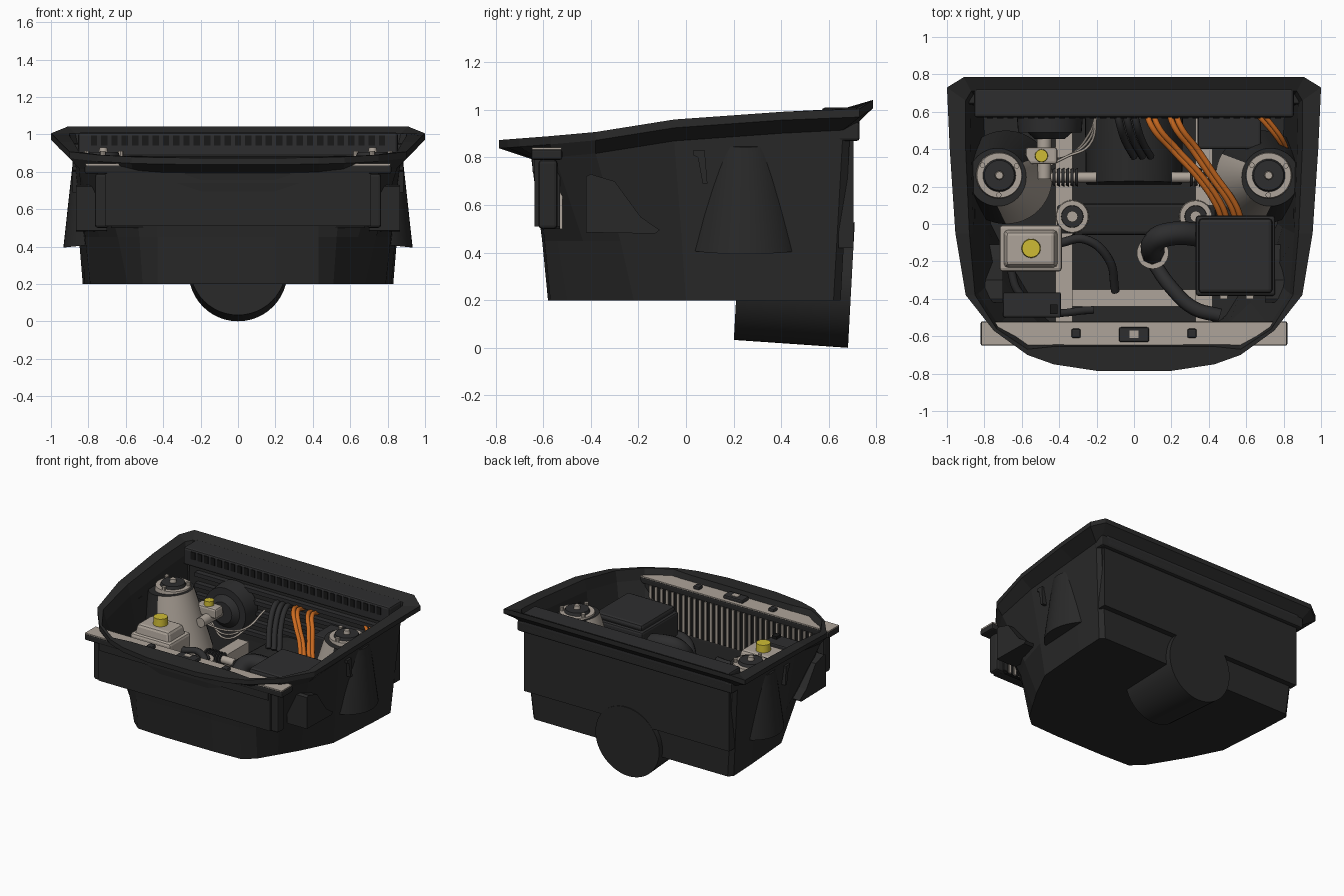
import bpy, bmesh, math
from mathutils import Vector, Matrix

if "Cube" in bpy.data.objects:
    bpy.data.objects.remove(bpy.data.objects["Cube"])


def mat(name, c):
    m = bpy.data.materials.new(name)
    m.diffuse_color = (*c, 1)
    m.use_nodes = True
    m.node_tree.nodes["Principled BSDF"].inputs["Base Color"].default_value = m.diffuse_color
    return m


SHELL = mat("shell_black", (0.022, 0.022, 0.022))
PART = mat("part_charcoal", (0.027, 0.027, 0.028))
DARK = mat("slot_black", (0.009, 0.009, 0.009))
METAL = mat("warm_grey_metal", (0.42, 0.37, 0.32))
ORANGE = mat("orange_cable", (0.62, 0.15, 0.015))
YELLOW = mat("yellow_cap", (0.62, 0.5, 0.035))


def finish(bm, name, *mats, smooth=False):
    bmesh.ops.recalc_face_normals(bm, faces=bm.faces)
    me = bpy.data.meshes.new(name)
    bm.to_mesh(me)
    bm.free()
    for m in mats:
        me.materials.append(m)
    o = bpy.data.objects.new(name, me)
    bpy.context.collection.objects.link(o)
    if smooth:
        bpy.context.view_layer.objects.active = o
        o.select_set(True)
        bpy.ops.object.shade_smooth_by_angle(angle=math.radians(35))
        o.select_set(False)
    return o


def box(name, x, y, z, m, bev=0.0, taper=1.0):
    """x, y, z are (min, max) pairs; taper shrinks the top"""
    bm = bmesh.new()
    bmesh.ops.create_cube(bm, size=1)
    for v in bm.verts:
        t = taper if v.co.z > 0 else 1
        v.co = [sum(r) / 2 + c * (r[1] - r[0]) * k for r, c, k in zip((x, y, z), v.co, (t, t, 1))]
    if bev:
        bmesh.ops.bevel(bm, geom=bm.edges[:], offset=bev, segments=2, affect='EDGES', profile=0.5)
    return finish(bm, name, m)


def prism(name, x, yz, m):
    """side profile extruded along x"""
    bm = bmesh.new()
    a, b = [[bm.verts.new((k, *p)) for p in yz] for k in x]
    bm.faces.new(a)
    bm.faces.new(b)
    for i in range(len(a)):
        bm.faces.new((a[i - 1], a[i], b[i], b[i - 1]))
    return finish(bm, name, m)


def cone(name, p, q, r1, r2, m, seg=32):
    """cylinder or cone from p to q"""
    p, q = Vector(p), Vector(q)
    d = q - p
    bm = bmesh.new()
    bmesh.ops.create_cone(bm, cap_ends=True, segments=seg, radius1=r1, radius2=r2, depth=d.length)
    bm.transform(Matrix.Translation((p + q) / 2) @ d.to_track_quat('Z', 'Y').to_matrix().to_4x4())
    return finish(bm, name, m, smooth=True)


def hose(name, pts, r, m):
    cu = bpy.data.curves.new(name, 'CURVE')
    cu.dimensions = '3D'
    cu.bevel_depth, cu.bevel_resolution, cu.use_fill_caps = r, 2, True
    cu.resolution_u = 6
    s = cu.splines.new('BEZIER')
    s.bezier_points.add(len(pts) - 1)
    for b, p in zip(s.bezier_points, pts):
        b.co = p
        b.handle_left_type = b.handle_right_type = 'AUTO'
    cu.materials.append(m)
    o = bpy.data.objects.new(name, cu)
    bpy.context.collection.objects.link(o)
    return o


# --- tub shell: lofted outlines, half of each given and mirrored ---
def rim_z(y):
    k = [(-.79, .873), (-.4, .903), (-.2, .943), (0, .965), (.6, 1.005), (.73, 1.005), (.79, 1.045)]
    for (a, za), (b, zb) in zip(k, k[1:]):
        if y <= b:
            return za + (zb - za) * (y - a) / (b - a)
    return k[-1][1]


FLOOR = [(0, -.58), (.2, -.58), (.43, -.57), (.51, -.5), (.59, -.37), (.68, -.22), (.79, .0), (.82, .4), (.83, .62), (.80, .65), (0, .65)]
WALL = [(0, -.65), (.2, -.65), (.43, -.64), (.56, -.62), (.74, -.55), (.85, -.38), (.87, -.05), (.88, .4), (.89, .66), (.87, .69), (0, .69)]
RIM = [(0, -.785), (.2, -.785), (.43, -.75), (.57, -.70), (.75, -.57), (.9, -.38), (.955, -.05), (.985, .4), (1, .73), (.91, .785), (0, .785)]
LIP = [(0, -.655), (.2, -.655), (.43, -.655), (.57, -.67), (.735, -.56), (.85, -.38), (.88, -.05), (.90, .4), (.90, .66), (.87, .71), (0, .71)]


def mix(a, b, t, k=1):
    return [((p[0] + (q[0] - p[0]) * t) * k, (p[1] + (q[1] - p[1]) * t) * k) for p, q in zip(a, b)]


rings = [
    (FLOOR, lambda y: .2), (mix(FLOOR, WALL, .35), lambda y: .45),
    (WALL, lambda y: rim_z(y) - .09), (RIM, lambda y: rim_z(y) - .035),
    (RIM, rim_z), (LIP, rim_z), (mix(LIP, WALL, .5, .98), lambda y: rim_z(y) - .08),
    (mix(FLOOR, WALL, .35, .97), lambda y: .45), (mix(FLOOR, FLOOR, 0, .97), lambda y: .23)]
bm = bmesh.new()
loops = []
for half, zf in rings:
    full = half + [(-x, y) for x, y in half[-2:0:-1]]
    loops.append([bm.verts.new((x, y, zf(y))) for x, y in full])
for A, B in zip(loops, loops[1:]):
    for i in range(len(A)):
        j = (i + 1) % len(A)
        bm.faces.new((A[i], A[j], B[j], B[i]))
bm.faces.new(loops[0])
bm.faces.new(loops[-1])
finish(bm, "bay_tub", SHELL)

# --- rear wall, tunnel barrel and cowl ---
box("rear_panel", (-.85, .85), (.64, .703), (.42, .95), SHELL)
box("rear_ledge", (-.89, .89), (.64, .73), (.87, .95), SHELL, .012)
cone("tunnel_barrel", (0, .215, .29), (0, .695, .264), .257, .264, SHELL, 48)
box("cowl_cover", (-.855, .855), (.57, .73), (.88, 1.01), PART, .015)
for i in range(29):
    x = -.77 + i * .055
    box("cowl_slot", (x - .017, x + .017), (.564, .571), (.94, .995), DARK)
for z in (.48, .56, .64, .72, .8):
    box("firewall_rib", (-.78, .78), (.60, .645), (z, z + .03), PART)

# --- front panel, crossbar, radiator ---
box("front_plate", (-.71, .71), (-.637, -.53), (.51, .8), SHELL)
box("front_plate_top_lip", (-.70, .70), (-.645, -.55), (.74, .8), SHELL)
box("crossbar_base", (-.82, .82), (-.65, -.52), (.79, .835), SHELL, .01)
box("crossbar_top", (-.815, .815), (-.647, -.523), (.834, .843), METAL)
box("hood_latch", (-.08, .08), (-.632, -.552), (.83, .868), PART, .01)
box("latch_plate", (-.025, .025), (-.61, -.57), (.868, .872), METAL)
for x in (-.31, .31):
    box("bumper_stop", (x - .025, x + .025), (-.61, -.56), (.83, .865), PART, .01)
box("radiator_core", (-.68, .68), (-.56, -.53), (.5, .79), DARK)
for i in range(30):
    x = -.66 + i * 1.32 / 29
    box("radiator_rib", (x - .009, x + .009), (-.532, -.52), (.5, .79), METAL)

# --- parts on both sides ---
for s in (-1, 1):
    def X(a, b):
        return tuple(sorted((s * a, s * b)))
    # suspension tower: dark outside and at the rear, metal towards the bay
    t = cone("suspension_tower", (s * .685, .25, .42), (s * .73, .25, .86), .25, .155, METAL, 48)
    t.data.materials.append(SHELL)
    for f in t.data.polygons:
        if s * f.normal.x > .08 or f.normal.y > .5 or f.normal.z < -.9:
            f.material_index = 1
    c = (s * .72, .26)
    cone("tower_top_plate", (*c, .85), (*c, .885), .125, .12, METAL)
    cone("tower_bearing", (*c, .88), (*c, .905), .09, .08, PART)
    cone("tower_nut", (*c, .9), (*c, .93), .025, .02, METAL, 12)
    for k in range(3):
        a = k * 2.094 + .5
        q = (c[0] + .105 * math.cos(a), c[1] + .105 * math.sin(a))
        cone("tower_bolt", (*q, .88), (*q, .91), .015, .015, METAL, 8)
    # outer details
    box("corner_block", X(.69, .765), (-.62, -.54), (.5, .79), SHELL, .015)
    prism("side_pod", X(.7, .865), [(-.42, .485), (-.42, .72), (-.40, .73), (-.3, .70), (-.19, .55), (-.11, .495), (-.13, .48)], SHELL)
    prism("side_post", X(.85, .885), [(.07, .69), (.09, .69), (.08, .81), (.08, .83), (.03, .83), (.03, .81), (.05, .8)], SHELL)
    # subframe
    box("frame_rail", X(.33, .42), (-.52, .6), (.33, .43), METAL)
    cone("mount_bush", (s * .33, .04, .4), (s * .33, .04, .52), .09, .085, METAL)
    cone("mount_rubber", (s * .33, .04, .5), (s * .33, .04, .53), .062, .058, PART)
    cone("mount_bolt", (s * .33, .04, .5), (s * .33, .04, .545), .03, .03, METAL, 12)
    cone("steering_rod", (s * .2, .25, .44), (s * .62, .25, .44), .028, .028, METAL, 16)
    for i in range(6):
        x = s * (.30 + i * .024)
        cone("bellows_ring", (x, .25, .44), (x + s * .016, .25, .44), .05, .042, PART, 20)
box("front_crossmember", (-.36, .42), (-.44, -.35), (.33, .42), METAL)
box("drive_unit", (-.42, .44), (-.06, .11), (.24, .435), SHELL, .02)

# --- brake booster and fluid reservoir ---
cone("brake_booster", (-.45, .62, .67), (-.45, .49, .67), .18, .17, PART, 40)
cone("booster_face", (-.45, .49, .67), (-.45, .455, .67), .12, .08, PART)
cone("master_cylinder", (-.48, .48, .67), (-.48, .24, .67), .04, .035, METAL, 20)
box("brake_reservoir", (-.58, -.41), (.32, .41), (.68, .755), METAL, .015)
cone("brake_cap", (-.495, .365, .75), (-.495, .365, .79), .035, .033, YELLOW, 20)
for k in range(3):
    hose("brake_line", [(-.48, .3 + .03 * k, .64), (-.36, .36, .6 - .03 * k), (-.24, .42 + .03 * k, .62), (-.2, .6, .7)], .007, METAL)

# --- coolant tank ---
box("coolant_tank", (-.72, -.385), (-.255, -.005), (.6, .72), METAL, .02)
box("coolant_tank_top", (-.70, -.405), (-.235, -.03), (.70, .785), METAL, .02, .88)
cone("coolant_cap", (-.55, -.13, .77), (-.55, -.13, .84), .052, .048, YELLOW)
box("fuse_box", (-.70, -.39), (-.5, -.365), (.62, .72), PART, .01)
box("fuse_box_plug", (-.45, -.41), (-.48, -.43), (.71, .74), DARK)
hose("tank_hose", [(-.39, -.1, .62), (-.27, -.08, .63), (-.14, -.18, .58), (-.1, -.36, .46)], .024, PART)
hose("side_hose", [(-.66, -.24, .66), (-.62, -.36, .64), (-.5, -.46, .6), (-.22, -.46, .5)], .022, PART)

# --- power box, ducts, cables ---
box("power_box", (.33, .755), (-.385, .045), (.56, .74), PART, .015)
box("power_box_foot", (.36, .56), (-.3, .03), (.3, .57), PART)
box("power_box_lid", (.345, .74), (-.37, .03), (.735, .785), PART, .02)
for x in (.48, .62):
    box("lid_clip", (x - .02, x + .02), (-.40, -.375), (.70, .73), METAL)
hose("air_duct", [(.36, -.06, .62), (.22, -.05, .66), (.12, -.08, .64), (.1, -.15, .52), (.1, -.16, .3)], .063, PART)
cone("duct_collar", (.1, -.155, .47), (.1, -.155, .51), .085, .085, METAL)
hose("lower_hose", [(.1, -.2, .42), (.2, -.34, .48), (.32, -.45, .5), (.46, -.49, .5)], .038, PART)
for d, e in ((0, 0), (.035, .03), (.12, .075), (.155, .105)):
    hose("power_cable", [(.06 + d, .64, .78), (.09 + d, .53, .81), (.2 + d * .9, .4, .76), (.33 + e, .26, .72), (.44 + e, .1, .66), (.47 + e, .02, .62)], .016, ORANGE)
for k in range(2):
    hose("side_cable", [(.62 + k * .04, .62, .8), (.7 + k * .03, .54, .78), (.78 + k * .02, .44, .72), (.82, .36, .6)], .013, ORANGE)
for k in range(3):
    d = k * .045
    hose("heater_hose", [(-.1 + d, .64, .78), (-.08 + d, .55, .79), (-.05 + d, .45, .7), (d, .36, .56)], .02, PART)
box("heater_box", (.34, .68), (.4, .64), (.5, .74), PART, .015)
